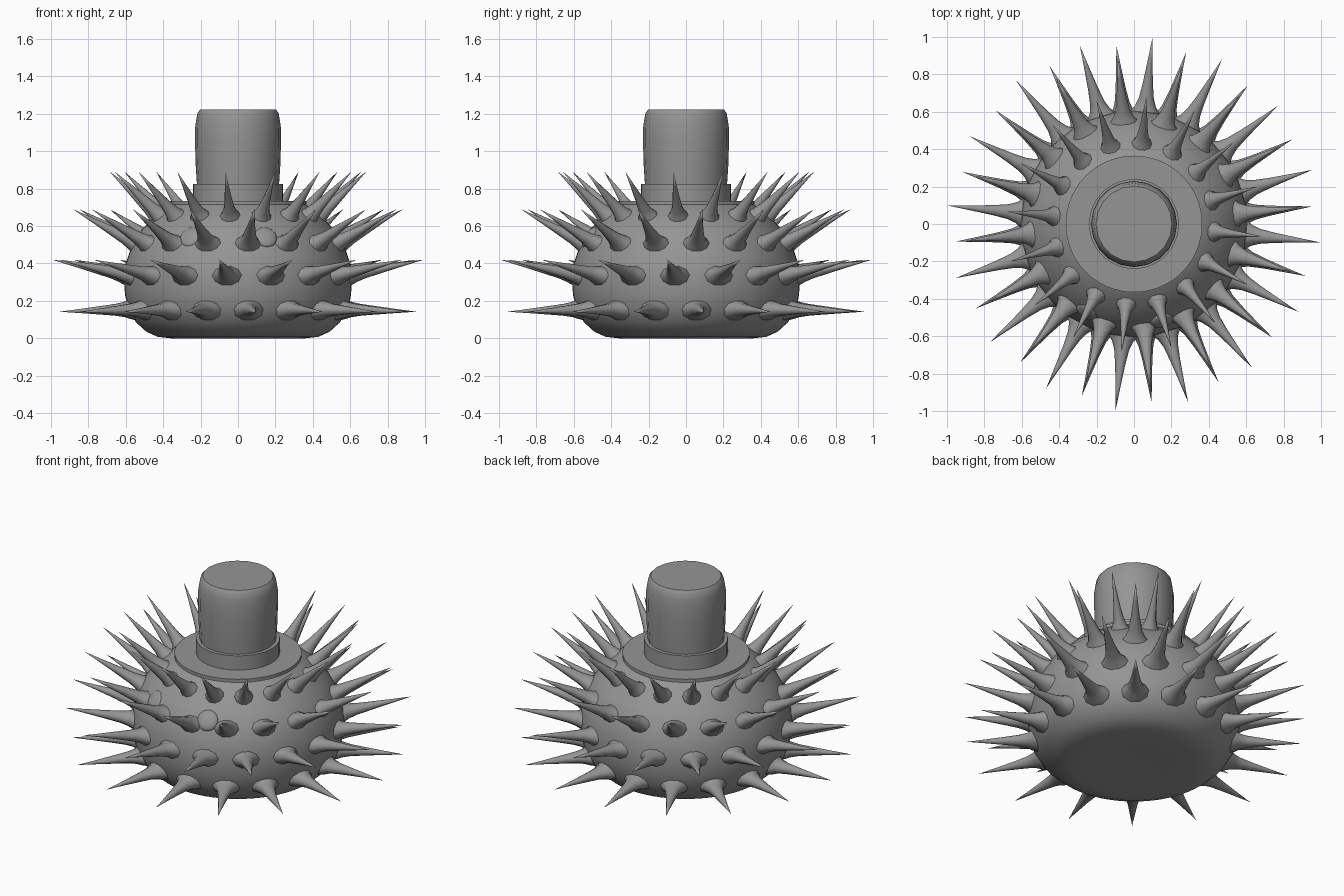
import bpy, bmesh
from math import sin, cos, pi, radians
from mathutils import Vector

if "Cube" in bpy.data.objects:
    bpy.data.objects.remove(bpy.data.objects["Cube"])

# Dark grey shared by all parts
grey = bpy.data.materials.new("dark_grey")
grey.diffuse_color = (0.3, 0.3, 0.3, 1)
grey.use_nodes = True
grey.node_tree.nodes["Principled BSDF"].inputs["Base Color"].default_value = grey.diffuse_color


def finish(name, bm, angle=40):
    bmesh.ops.remove_doubles(bm, verts=bm.verts, dist=1e-5)
    bmesh.ops.recalc_face_normals(bm, faces=bm.faces)
    mesh = bpy.data.meshes.new(name)
    bm.to_mesh(mesh)
    bm.free()
    mesh.materials.append(grey)
    ob = bpy.data.objects.new(name, mesh)
    bpy.context.collection.objects.link(ob)
    bpy.ops.object.select_all(action='DESELECT')
    ob.select_set(True)
    bpy.context.view_layer.objects.active = ob
    bpy.ops.object.shade_smooth_by_angle(angle=radians(angle))
    return ob


def loft(bm, rings):
    rows = [[bm.verts.new(p) for p in r] for r in rings]
    for a, b in zip(rows, rows[1:]):
        n = len(a)
        for i in range(n):
            j = (i + 1) % n
            bm.faces.new((a[i], a[j], b[j], b[i]))


def lathe(name, profile, n):
    bm = bmesh.new()
    loft(bm, [[(r * cos(2 * pi * i / n), r * sin(2 * pi * i / n), z) for i in range(n)]
              for r, z in profile])
    return finish(name, bm)


# Rounded body with flat top
lathe("body", [(0, 0.012), (0.2, 0.006), (0.36, 0), (0.43, 0.008), (0.49, 0.035),
               (0.545, 0.085), (0.585, 0.15), (0.604, 0.23), (0.61, 0.31), (0.6, 0.4),
               (0.57, 0.49), (0.515, 0.58), (0.445, 0.65), (0.37, 0.71), (0.35, 0.72),
               (0, 0.72)], 64)

# Thin lid disc, neck collar and cork
lathe("lid_disc", [(0, 0.715), (0.365, 0.715), (0.365, 0.735), (0, 0.735)], 64)
lathe("collar", [(0, 0.73), (0.24, 0.73), (0.24, 0.825), (0, 0.825)], 48)
lathe("cork", [(0, 0.8), (0.218, 0.8), (0.226, 0.92), (0.23, 1.05), (0.229, 1.13),
               (0.223, 1.17), (0.217, 1.205), (0.203, 1.222), (0, 1.222)], 20)

# Four rows of flared spikes: base radius, base z, tip radius, tip z, start angle
rows = [(0.575, 0.155, 0.96, 0.142, 5.625), (0.595, 0.335, 0.998, 0.42, 16.875),
        (0.54, 0.5, 0.887, 0.69, 5.625), (0.425, 0.645, 0.69, 0.892, 16.875)]
# Position along spike, half width, half height
shape = [(-0.06, 0.09, 0.062), (0.02, 0.078, 0.053), (0.09, 0.056, 0.043),
         (0.2, 0.040, 0.034), (0.4, 0.027, 0.025), (0.7, 0.013, 0.012), (1, 0.0, 0.0)]
for k, (r0, z0, r1, z1, start) in enumerate(rows):
    bm = bmesh.new()
    for s in range(16):
        a = radians(start + 22.5 * s)
        out = Vector((cos(a), sin(a), 0))
        side = Vector((-sin(a), cos(a), 0))
        base = out * r0 + Vector((0, 0, z0))
        axis = out * r1 + Vector((0, 0, z1)) - base
        up = axis.cross(side).normalized()
        w = 0.75 if k == 3 else 1.0
        loft(bm, [[base + axis * t + side * (hw * w * cos(pi * i / 5)) + up * (hh * sin(pi * i / 5))
                   for i in range(10)] for t, hw, hh in shape])
    finish("spike_row_%d" % (k + 1), bm, 60)

# Two small flattened eyes on the front
for name, x, y in (("eye_left", -0.252, -0.465), ("eye_right", 0.148, -0.515)):
    bpy.ops.mesh.primitive_uv_sphere_add(segments=24, ring_count=12, radius=0.062, location=(x, y, 0.54))
    eye = bpy.context.object
    eye.name = name
    eye.scale = (1, 1, 0.4)
    eye.rotation_euler = Vector((x, y, 0.36)).to_track_quat('Z', 'Y').to_euler()
    eye.data.materials.append(grey)
    bpy.ops.object.shade_smooth_by_angle(angle=radians(40))
